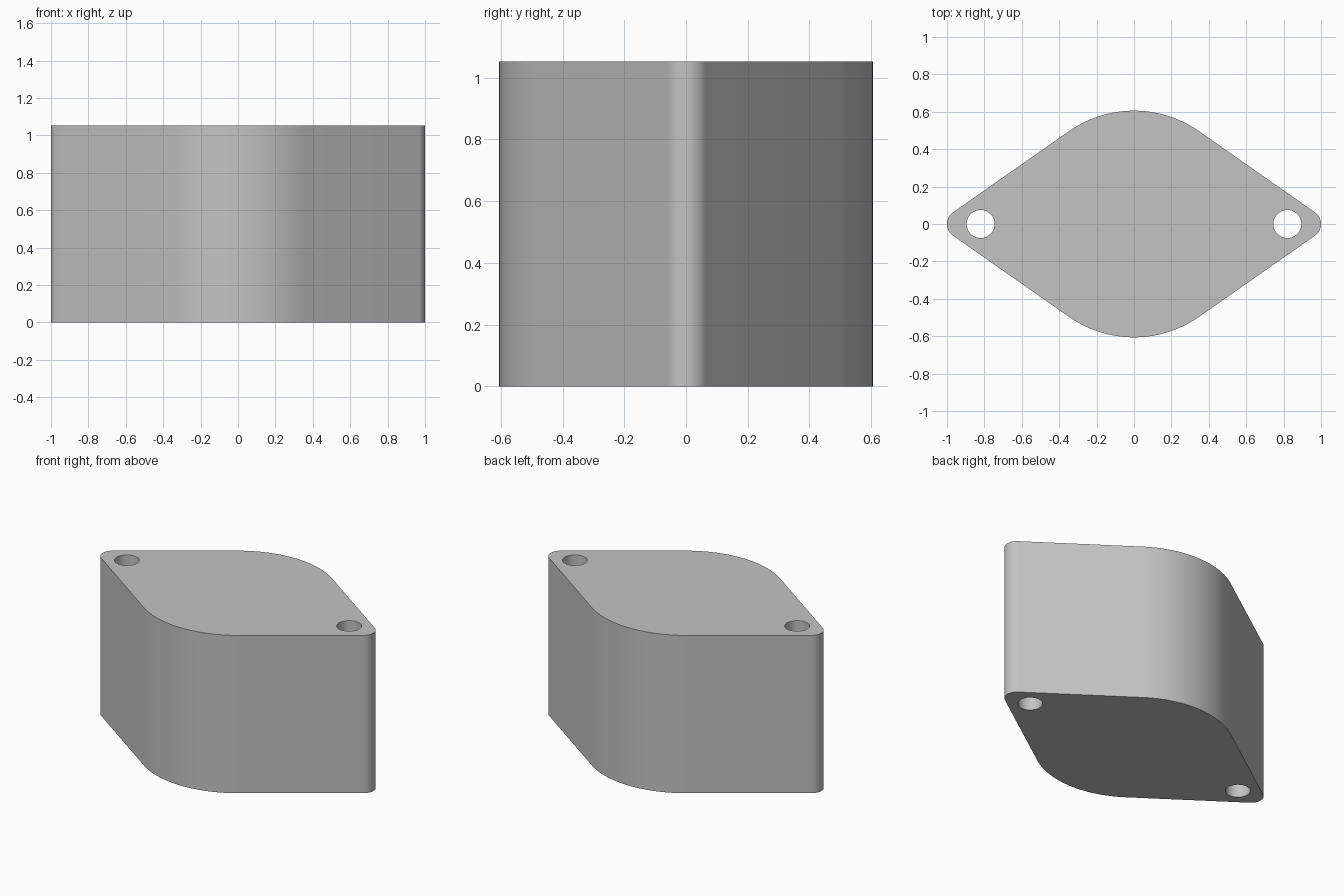
import bpy
import bmesh
from math import radians, cos, sin
from mathutils import Vector

cube = bpy.data.objects.get("Cube")
if cube:
    bpy.data.objects.remove(cube, do_unlink=True)

HEIGHT = 1.053
BODY_R = 0.606      # large arcs, centred on the origin
FLANK = 55          # direction of the flat flanks' normals, degrees
TIP_R = (BODY_R - cos(radians(FLANK))) / (1 - cos(radians(FLANK)))
HOLE_X, HOLE_R = 0.82, 0.075

grey = bpy.data.materials.new("light_grey")
grey.use_nodes = True
grey.diffuse_color = (0.55, 0.55, 0.55, 1)
grey.node_tree.nodes["Principled BSDF"].inputs["Base Color"].default_value = (0.55, 0.55, 0.55, 1)


def arc(cx, radius, start, end, steps):
    angles = [radians(start + (end - start) * i / steps) for i in range(steps + 1)]
    return [Vector((cx + radius * cos(a), radius * sin(a), 0)) for a in angles]


def prism(name, outline, bottom, top):
    bm = bmesh.new()
    face = bm.faces.new([bm.verts.new((p.x, p.y, bottom)) for p in outline])
    extruded = bmesh.ops.extrude_face_region(bm, geom=[face])
    verts = [v for v in extruded["geom"] if isinstance(v, bmesh.types.BMVert)]
    bmesh.ops.translate(bm, verts=verts, vec=(0, 0, top - bottom))
    bmesh.ops.recalc_face_normals(bm, faces=bm.faces)
    mesh = bpy.data.meshes.new(name)
    bm.to_mesh(mesh)
    bm.free()
    mesh.materials.append(grey)
    obj = bpy.data.objects.new(name, mesh)
    bpy.context.collection.objects.link(obj)
    return obj


# Rounded diamond body: a tip arc and a broad arc, repeated by half a turn
half = arc(1 - TIP_R, TIP_R, -FLANK, FLANK, 24) + arc(0, BODY_R, FLANK, 180 - FLANK, 32)
body = prism("flange_body", half + [-p for p in half], 0, HEIGHT)
bpy.ops.object.select_all(action="DESELECT")
body.select_set(True)
bpy.context.view_layer.objects.active = body

# Bolt holes through both tips
for side, x in (("left", HOLE_X), ("right", -HOLE_X)):
    cutter = prism(side + "_hole_cutter", arc(x, HOLE_R, 0, 352.5, 47), -0.1, HEIGHT + 0.1)
    cutter.hide_render = True
    cut = body.modifiers.new(side + "_hole", "BOOLEAN")
    cut.operation = "DIFFERENCE"
    cut.solver = "EXACT"
    cut.object = cutter
    bpy.ops.object.modifier_apply(modifier=cut.name)
    bpy.data.objects.remove(cutter, do_unlink=True)

bpy.ops.object.shade_smooth_by_angle(angle=radians(30))
